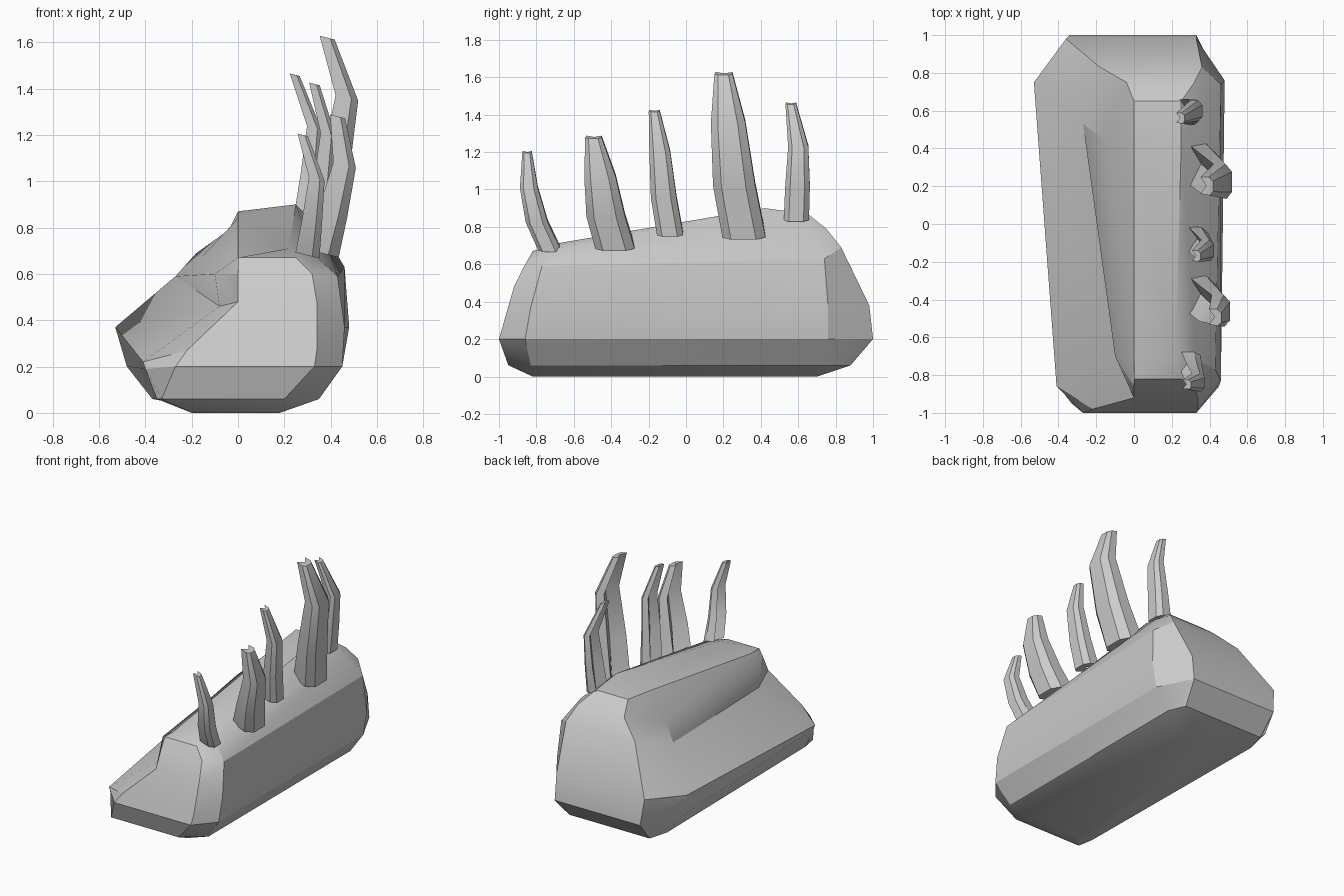
import bpy, bmesh

if "Cube" in bpy.data.objects:
    bpy.data.objects.remove(bpy.data.objects["Cube"])


def make_object(name, verts, faces):
    mesh = bpy.data.meshes.new(name)
    mesh.from_pydata(verts, [], faces)
    bm = bmesh.new()
    bm.from_mesh(mesh)
    bmesh.ops.recalc_face_normals(bm, faces=bm.faces)
    bm.to_mesh(mesh)
    bm.free()
    ob = bpy.data.objects.new(name, mesh)
    bpy.context.collection.objects.link(ob)
    bpy.ops.object.select_all(action='DESELECT')
    ob.select_set(True)
    bpy.context.view_layer.objects.active = ob
    bpy.ops.object.shade_smooth_by_angle(angle=0.5)
    return ob


# Body: two profiles, from bottom up the right side, over the top, down the left
front = [(-.2, -.82, 0), (.18, -.82, 0), (.35, -.83, .06), (.45, -.86, .2),
         (.46, -.83, .37), (.43, -.77, .59), (.33, -.72, .68), (.22, -.7, .71),
         (0, -.72, .67), (-.1, -.7, .6), (-.08, -.7, .46),
         (-.41, -.86, .22), (-.4, -.86, .19), (-.35, -.84, .06)]
back = [(-.05, .7, 0), (.18, .7, 0), (.35, .76, .06), (.45, .76, .2),
        (.48, .76, .37), (.46, .74, .63), (.37, .65, .78), (.25, .42, .9),
        (0, .42, .84), (-.15, .44, .68), (-.27, .53, .59),
        (-.53, .75, .37), (-.48, .75, .2), (-.37, .74, .06)]

# End caps: rows of left x, right x, y, z from bottom to top
front_cap = [(-.33, .2, -.95, .06), (-.27, .33, -1, .2), (-.22, .34, -.98, .27),
             (0, .34, -.92, .48), (0, .32, -.86, .6), (0, .25, -.82, .67)]
back_cap = [(-.33, .3, .88, .06), (-.34, .33, 1, .2), (-.36, .33, .98, .38),
            (-.18, .36, .83, .69), (-.04, .32, .75, .79), (0, .25, .65, .87)]

n = len(front)
verts = front + back
faces = [(i, (i + 1) % n, n + (i + 1) % n, n + i) for i in range(n)]
for base, rows in ((0, front_cap), (n, back_cap)):
    s = len(verts)
    m = len(rows)
    verts = verts + [(r, y, z) for l, r, y, z in rows] \
        + [(l, y, z) for l, r, y, z in reversed(rows)]
    ring = list(range(s, s + 2 * m))
    for i in range(2 * m - 1):
        faces.append((base + 2 + i, base + 3 + i, ring[i + 1], ring[i]))
    for i in range(m - 1):
        faces.append((ring[i], ring[i + 1], ring[-2 - i], ring[-1 - i]))
    faces += [(base, base + 1, ring[0], ring[-1]),
              (base + 1, base + 2, ring[0]), (base, ring[-1], base + n - 1)]
make_object("body", verts, faces)

# Spikes: crescent section, hollow side to the left, bent outward then inward
CRESCENT = [(-.5, -.42), (.2, -.5), (.5, -.3), (.5, .28), (.15, .5), (-.5, .5), (-.05, .05)]


def spike(name, base, bend, tip, depth, width):
    """base, bend and tip are (x, y, z) centres."""
    low = [b + (k - b) * f for b, k, f in zip(base, bend, (.5, .62, .45))]
    levels = [(base, 1.15, 1), (low, .95, .98), (bend, .75, .8), (tip, .5, .42)]
    k = len(CRESCENT)
    pts = [(c[0] + u * depth * a, c[1] + v * width * b, c[2] - u * depth * a * .25)
           for c, a, b in levels for u, v in CRESCENT]
    fs = [(r * k + i, r * k + (i + 1) % k, r * k + k + (i + 1) % k, r * k + k + i)
          for r in range(len(levels) - 1) for i in range(k)]
    fs += [tuple(range(k)), tuple(range(3 * k, 4 * k))]
    make_object(name, pts, fs)


spike("spike_1", (.30, -.73, .68), (.34, -.84, 1.01), (.28, -.85, 1.2), .09, .12)
spike("spike_2", (.36, -.38, .69), (.46, -.46, 1.07), (.43, -.495, 1.28), .13, .21)
spike("spike_3", (.34, -.085, .76), (.39, -.14, 1.2), (.33, -.17, 1.42), .09, .14)
spike("spike_4", (.36, .31, .75), (.47, .225, 1.36), (.385, .2, 1.62), .13, .23)
spike("spike_5", (.29, .59, .84), (.33, .6, 1.23), (.245, .56, 1.46), .085, .135)
